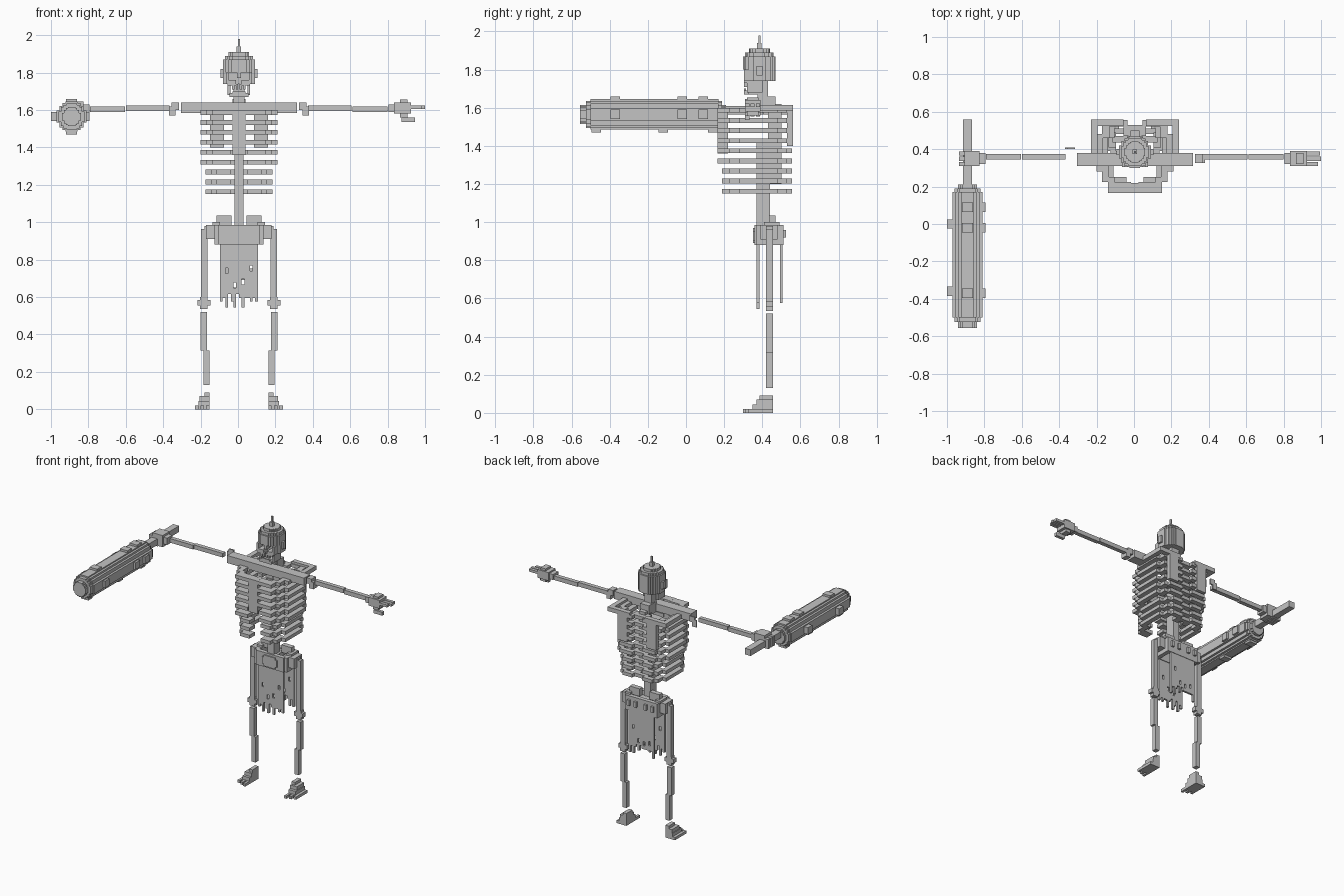
import bpy
import bmesh
import random
from mathutils import Matrix, Vector

random.seed(4)
cube = bpy.data.objects.get("Cube")
if cube:
    bpy.data.objects.remove(cube)

bone_colour = (.55, .55, .55, 1)
grey = bpy.data.materials.new("plain grey")
grey.use_nodes = True
grey.diffuse_color = bone_colour
grey.node_tree.nodes["Principled BSDF"].inputs["Base Color"].default_value = bone_colour

# The body's own mirror plane lies slightly to its left
body_x = .005


def around(middle, half):
    """Interval with the given middle and half width."""
    return middle - half, middle + half


class Part:
    """One object made of axis-aligned blocks, optionally mirrored about the body."""

    def __init__(self, name, mirrored=False):
        self.bm = bmesh.new()
        self.sides = (1, -1) if mirrored else (1,)
        self.mesh = bpy.data.meshes.new(name)
        self.mesh.materials.append(grey)
        bpy.context.collection.objects.link(bpy.data.objects.new(name, self.mesh))

    def __enter__(self):
        return self

    def __exit__(self, *error):
        self.bm.to_mesh(self.mesh)
        self.bm.free()

    def block(self, x, y, z):
        low, high = Vector((x[0], y[0], z[0])), Vector((x[1], y[1], z[1]))
        for side in self.sides:
            middle = (low + high) / 2
            middle.x = middle.x * side + body_x
            place = Matrix.Translation(middle) @ Matrix.Diagonal((high - low).to_4d())
            bmesh.ops.create_cube(self.bm, size=1, matrix=place)


def stepped(radius, steps=5):
    """Half widths and half depths of crossed blocks forming a stepped circle."""
    for step in range(steps):
        across = (step + 2) / (steps + 1)
        along = (1.16 - across * across) ** .5
        yield radius * across, radius * min(along, 1)


# Skull: stepped layers, with the face recessed below the brow
head_y = .385
face_front = .305
with Part("skull") as skull:
    for radius, layer in ((.085, (1.8, 1.87)), (.075, (1.87, 1.89)), (.055, (1.89, 1.91))):
        for wide, deep in stepped(radius):
            skull.block(around(0, wide), around(head_y, deep), layer)
    for wide, deep in stepped(.085):
        skull.block(around(0, wide), (head_y - .03, head_y + deep), (1.74, 1.8))

with Part("crown_spike") as spike:
    for half, top in ((.012, 1.94), (.006, 1.98)):
        spike.block(around(0, half), around(head_y, half), (1.9, top))

with Part("cheekbones", mirrored=True) as cheeks:
    cheeks.block(x=(.055, .07), y=(face_front, head_y), z=(1.74, 1.8))
    cheeks.block(x=(.015, .06), y=(face_front, head_y), z=(1.73, 1.76))
    cheeks.block(x=(.085, .098), y=around(head_y, .015), z=(1.77, 1.82))
    cheeks.block(x=(.045, .06), y=(.32, .4), z=(1.68, 1.75))

with Part("nose_bridge") as nose:
    nose.block(around(0, .01), (face_front, head_y), (1.77, 1.81))

with Part("teeth") as teeth:
    for tooth in range(4):
        middle = .02 * (tooth - 1.5)
        teeth.block(around(middle, .006), (face_front, .32), (1.71, 1.74))

with Part("jaw") as jaw:
    jaw.block(around(0, .05), (face_front, .33), (1.67, 1.69))
    jaw.block(around(0, .035), (face_front, .315), (1.69, 1.7))
    jaw.block(around(0, .03), (.33, .4), (1.67, 1.69))

with Part("neck") as neck:
    neck.block(around(0, .03), (.375, .43), (1.58, 1.75))
    neck.block(around(0, .035), (.4, .47), (1.6, 1.66))

# Rib cage: bent hoops on the spine, open at the lower front
rib_levels = [(1.15 + .053 * rib, 1.175 + .053 * rib) for rib in range(9)]
chest_front, chest_back = .165, .555
with Part("spine") as spine:
    spine.block(around(0, .025), (.37, .44), (.97, 1.42))
    spine.block(around(0, .025), (.43, .5), (1.2, 1.62))
    for level in rib_levels:
        spine.block(around(0, .02), (.5, .53), level)

with Part("ribs", mirrored=True) as ribs:
    for number, level in enumerate(rib_levels):
        lower = number < 3
        side = .18 if lower else .205
        front = chest_front + (.025 if lower else 0)
        opening = .045 if number < 5 else .02
        for bend, y in enumerate(((.28, .48), (.225, .31), (front, .25))):
            outer = side - .03 * bend
            ribs.block((outer - .035, outer), y, level)
        ribs.block((opening, side - .08), (front, front + .06), level)
        ribs.block((side - .07, side - .03), (.46, .53), level)
        ribs.block((.04, side - .06), (.52, chest_back), level)
        ribs.block((.015, .06), (.47, .53), level)

with Part("sternum") as sternum:
    sternum.block(around(0, .035), (chest_front, .22), (1.36, 1.6))

# Shoulder bar and blades
with Part("collar_bar") as collar:
    collar.block(around(0, .31), (.31, .38), (1.585, 1.64))

with Part("shoulder_blades", mirrored=True) as blades:
    blade_top = (1.585, 1.615)
    blades.block(x=(.08, .155), y=(.53, .56), z=(1.4, 1.6))
    blades.block(x=(.06, .235), y=(.525, .56), z=blade_top)
    blades.block(x=(.2, .235), y=(.37, .56), z=blade_top)

# Arms, with uneven shoulder joints
arm_y = (.345, .375)
for name, sign, depth in (("right_shoulder", -1, (.4, .41)), ("left_shoulder", 1, (.325, .375))):
    with Part(name) as joint:
        joint.block(sorted((sign * .32, sign * .36)), depth, (1.6, 1.64))
        joint.block(sorted((sign * .34, sign * .375)), depth, (1.57, 1.62))

with Part("upper_arms", mirrored=True) as upper_arms:
    upper_arms.block((.37, .603), arm_y, (1.595, 1.625))

with Part("forearms", mirrored=True) as forearms:
    forearms.block((.608, .795), arm_y, (1.59, 1.62))

# Hands: the left open, the right closed on the grip
hand_y = (.31, .39)
wrist_y = (.32, .38)
finger_rows = [(start, start + .022) for start in (.31, .338, .366)]
with Part("left_hand") as hand:
    hand.block(x=(.8, .84), y=wrist_y, z=(1.59, 1.63))
    hand.block(x=(.83, .92), y=hand_y, z=(1.58, 1.64))
    hand.block(x=(.86, .9), y=wrist_y, z=(1.56, 1.655))
    hand.block(x=(.87, .94), y=finger_rows[0], z=(1.535, 1.56))
    for row, tip in zip(finger_rows, (.98, .995, .99)):
        hand.block((.9, tip), row, (1.605, 1.623))

with Part("right_hand") as hand:
    hand.block(x=(-.84, -.8), y=wrist_y, z=(1.58, 1.63))
    hand.block(x=(-.91, -.83), y=hand_y, z=(1.56, 1.645))
    for row in finger_rows:
        hand.block((-.94, -.87), row, (1.555, 1.625))

# Club: stepped round body, grip and raised patches
club_x, club_z = -.895, 1.565
with Part("club_grip") as grip:
    grip.block(around(club_x, .023), (.15, .56), (club_z, club_z + .045))

with Part("club_body") as club:
    for radius, length in ((.08, (-.5, .17)), (.07, (-.525, .19)), (.05, (-.555, .21))):
        for wide, tall in stepped(radius, 4):
            club.block(around(club_x, wide), length, around(club_z, tall))

with Part("club_patches") as patches:
    for middle in (-.37, -.02, .09):
        along = around(middle, .025)
        patches.block(around(club_x, .03), along, (club_z, 1.66))
        patches.block((club_x, -.8), along, around(club_z, .025))
    for middle in (-.36, 0):
        patches.block((-1.005, club_x), around(middle, .025), around(club_z, .025))
    for middle in (-.47, -.12, .14):
        patches.block(around(club_x, .03), around(middle, .025), (1.47, club_z))

# Pelvis: hollow ring with raised wings
ring = (.88, .985)
with Part("pelvis", mirrored=True) as pelvis:
    for wall in ((.36, .39), (.48, .51)):
        pelvis.block((0, .11), wall, ring)
    pelvis.block(x=(.1, .13), y=(.37, .51), z=ring)
    pelvis.block(x=(.12, .175), y=(.39, .48), z=(.91, .985))
    pelvis.block(x=(.1, .14), y=(.41, .49), z=(.98, 1))
    pelvis.block(x=(.04, .12), y=(.435, .47), z=(.98, 1.035))
    pelvis.block(x=(0, .04), y=(.38, .5), z=(.95, .98))
    for stud in (.04, .095):
        pelvis.block(around(stud, .01), (.505, .525), (.92, .96))

with Part("belt_buckle") as buckle:
    for wide, tall in ((.06, .025), (.045, .04)):
        buckle.block(around(0, wide), (.352, .365), around(.93, tall))

# Torn cloth: narrow strips with ragged ends and a few holes
strip_width, strip_count = .0145, 14
for name, front, hem in (("front_loincloth", .37, .545), ("back_loincloth", .492, .575)):
    depth = (front, front + .015)
    with Part(name) as cloth:
        for strip in range(strip_count):
            start = (strip - strip_count / 2) * strip_width
            x = (start, start + strip_width)
            bottom = hem + random.choice((0, .03, .05, .07))
            if strip % 3 == 2:
                hole = random.uniform(.64, .76)
                cloth.block(x, depth, (bottom, hole))
                bottom = hole + .03
            cloth.block(x, depth, (bottom, .89))

# Legs and feet
leg_y = (.42, .455)
heel = leg_y[1]
inner = .157
with Part("thighs", mirrored=True) as thighs:
    thighs.block((.168, .203), leg_y, (.58, .965))
    thighs.block((.15, .185), leg_y, (.95, .98))

with Part("knees", mirrored=True) as knees:
    for half, height in ((.035, (.555, .585)), (.02, (.535, .6))):
        knees.block(around(.187, half), leg_y, height)

with Part("shins", mirrored=True) as shins:
    shins.block((.172, .205), leg_y, (.315, .52))
    shins.block((inner, .19), leg_y, (.13, .315))

with Part("feet", mirrored=True) as feet:
    for outer, front, top in ((.235, .345, .02), (.215, .35, .045), (.21, .37, .07), (.185, .385, .09)):
        feet.block((inner, outer), (front, heel), (0, top))
    for toe in range(3):
        start = inner + .03 * toe
        feet.block((start, start + .018), (.3 + .012 * toe, .36), (0, .02))
